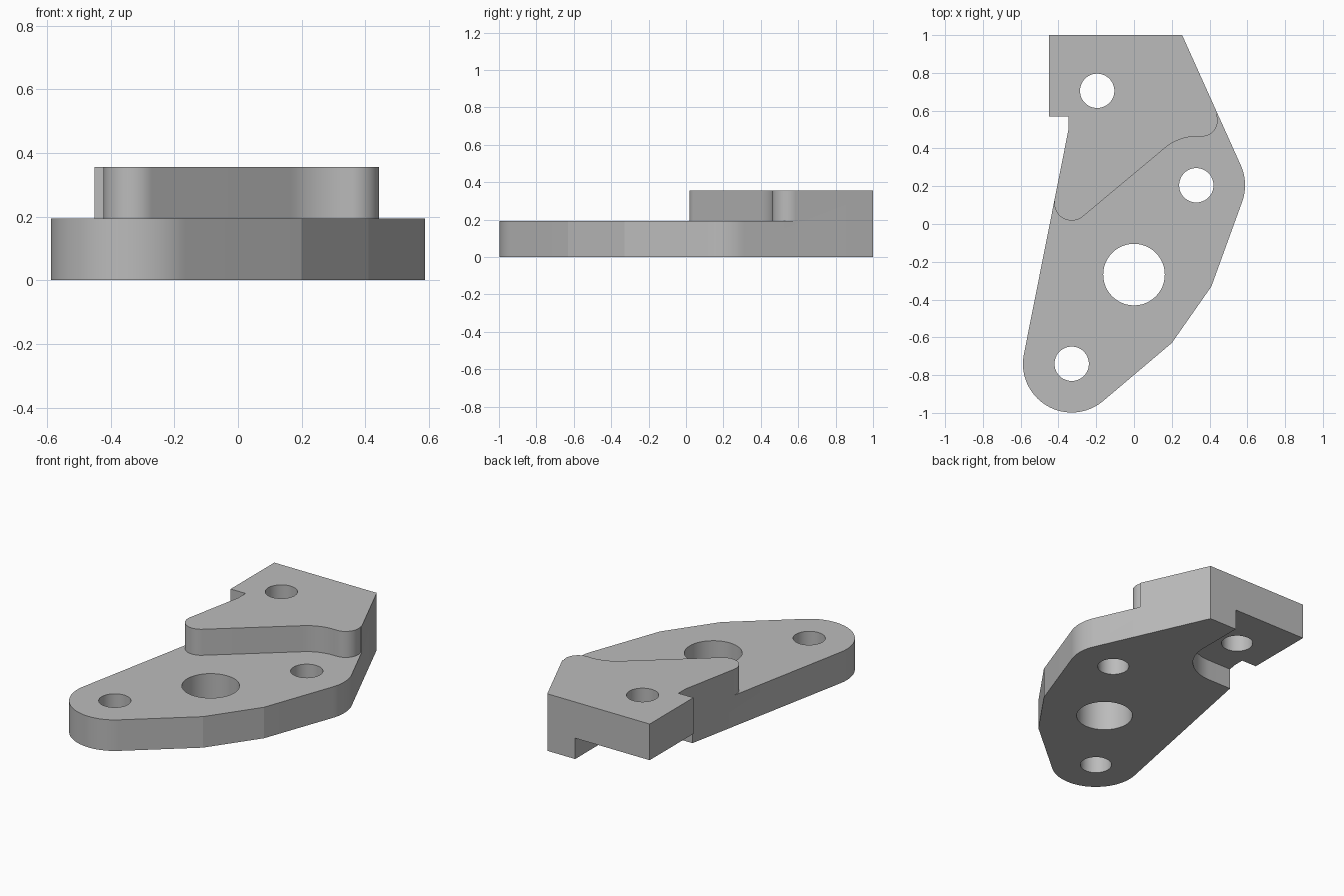
import bpy, bmesh
from math import cos, sin, radians

cube = bpy.data.objects.get("Cube")
if cube:
    bpy.data.objects.remove(cube, do_unlink=True)

TOP, STEP, RECESS = 0.355, 0.193, 0.13
FRONT_HOLE, SIDE_HOLE, BACK_HOLE = (-0.33, -0.74), (0.33, 0.205), (-0.195, 0.705)
BOSS = 0.258

grey = bpy.data.materials.new("plain grey")
grey.use_nodes = True
colour = (0.5, 0.5, 0.5, 1)
grey.diffuse_color = colour
grey.node_tree.nodes["Principled BSDF"].inputs["Base Color"].default_value = colour


def arc(centre, radius, start, end, steps=24):
    """Points along a circular arc, angles in degrees."""
    angles = [radians(start + (end - start) * i / steps) for i in range(steps + 1)]
    return [(centre[0] + radius * cos(a), centre[1] + radius * sin(a)) for a in angles]


def prism(name, points, low, high):
    """Extrude a flat outline from one height to another."""
    bm = bmesh.new()
    face = bm.faces.new([bm.verts.new((x, y, low)) for x, y in points])
    side = bmesh.ops.extrude_face_region(bm, geom=[face])["geom"]
    bmesh.ops.translate(bm, vec=(0, 0, high - low),
                        verts=[v for v in side if isinstance(v, bmesh.types.BMVert)])
    bmesh.ops.recalc_face_normals(bm, faces=bm.faces)
    mesh = bpy.data.meshes.new(name)
    bm.to_mesh(mesh)
    bm.free()
    mesh.materials.append(grey)
    obj = bpy.data.objects.new(name, mesh)
    bpy.context.collection.objects.link(obj)
    return obj


# Full bracket outline, counter-clockwise from the back left corner
outline = [(-0.45, 1), (-0.45, 0.57), (-0.347, 0.57), (-0.347, 0.5)]
outline += arc(FRONT_HOLE, BOSS, 169, 310, 32)
outline += [(0.2, -0.63), (0.41, -0.33)]
outline += arc(SIDE_HOLE, BOSS, -20, 24, 12)
outline += [(0.255, 1)]
bracket = prism("bracket", outline, 0, TOP)

# Front area lowered to the step, along the curved shoulder
shoulder = [(-1, 0.13)] + arc((-0.33, 0.11), 0.092, 169, 310)
shoulder += arc(SIDE_HOLE, BOSS, 130, 90, 10)
shoulder += arc((0.358, 0.548), 0.085, -90, 24, 20)
shoulder += [(1, 0.6), (1, -1.5), (-1, -1.5)]
cutters = [prism("step_cutter", shoulder, STEP, 1)]

# Underside recess around the back hole
recess = [(-1, BACK_HOLE[1] - BOSS)] + arc(BACK_HOLE, BOSS, -90, 0)
recess += [(BACK_HOLE[0] + BOSS, 1.5), (-1, 1.5)]
cutters.append(prism("recess_cutter", recess, -0.5, RECESS))

# Bolt holes and the large bore
for name, centre, radius in (("front", FRONT_HOLE, 0.091), ("side", SIDE_HOLE, 0.091),
                             ("back", BACK_HOLE, 0.091), ("bore", (0, -0.268), 0.163)):
    ring = arc(centre, radius, 0, 360, 48)[:-1]
    cutters.append(prism(name + "_hole_cutter", ring, -0.6, 1.1))

bpy.context.view_layer.objects.active = bracket
bracket.select_set(True)
for cutter in cutters:
    mod = bracket.modifiers.new(cutter.name, "BOOLEAN")
    mod.operation = "DIFFERENCE"
    mod.solver = "EXACT"
    mod.object = cutter
    bpy.ops.object.modifier_apply(modifier=mod.name)
    bpy.data.objects.remove(cutter, do_unlink=True)

# Smooth the arcs but keep the flat sides crisp
bpy.ops.object.shade_smooth_by_angle(angle=radians(10))
